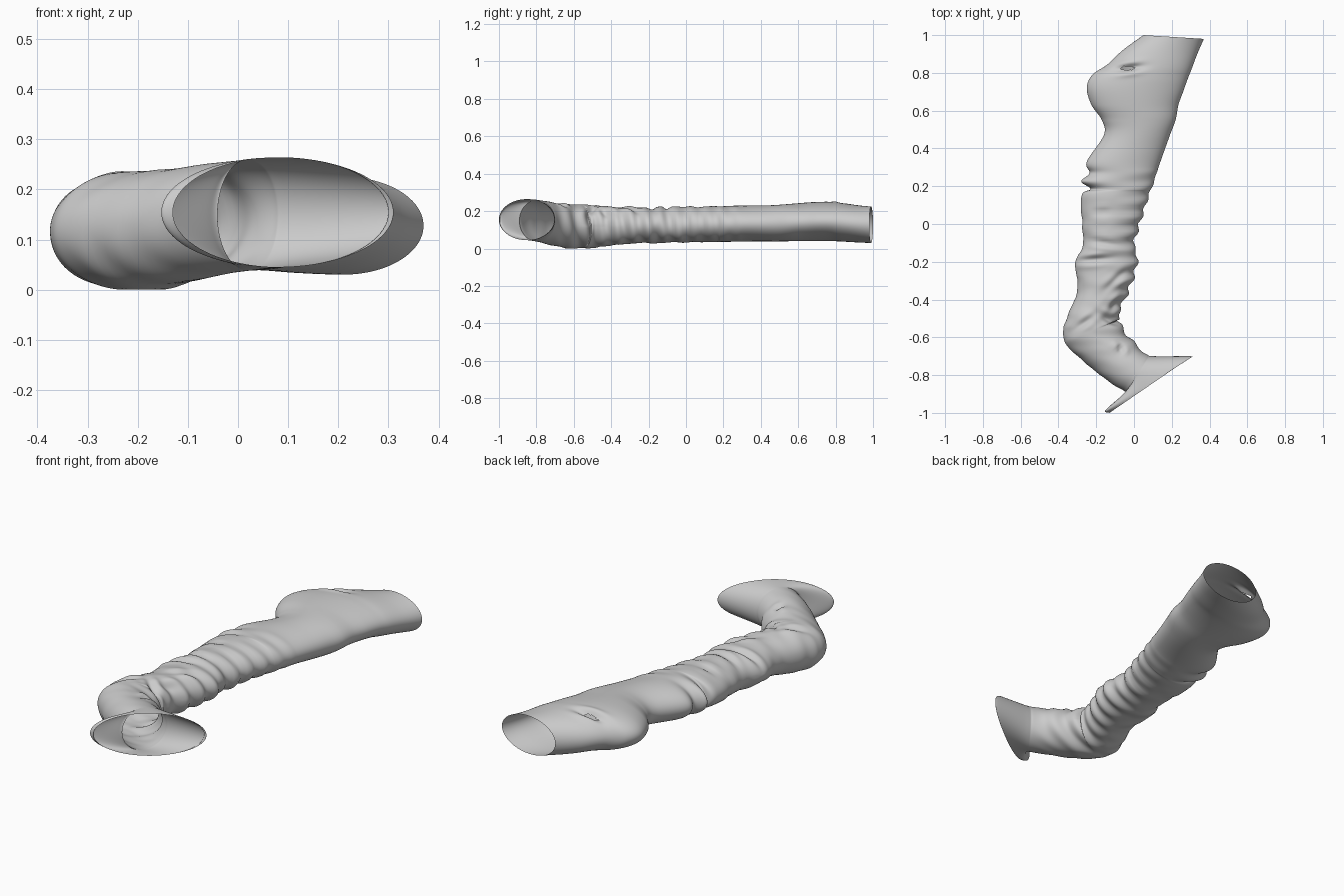
import bpy, bmesh, math
from mathutils import Vector, noise

if "Cube" in bpy.data.objects:
    bpy.data.objects.remove(bpy.data.objects["Cube"])

AROUND, PER = 96, 14

# Outline stations along the sleeve: left x,y and right x,y
S = [(.05, 1, .37, .98), (-.06, .92, .335, .9), (-.14, .845, .305, .82),
     (-.22, .79, .285, .77), (-.25, .72, .26, .7), (-.225, .63, .235, .63),
     (-.17, .55, .22, .55), (-.16, .47, .19, .47), (-.25, .33, .14, .33),
     (-.235, .27, .12, .27), (-.28, .225, .105, .225), (-.23, .185, .09, .185),
     (-.28, .14, .075, .14), (-.27, -.1, 0, -.1), (-.31, -.2, .02, -.18),
     (-.3, -.35, -.02, -.33), (-.365, -.52, -.08, -.46), (-.372, -.6, -.07, -.5),
     (-.33, -.67, -.085, -.525), (-.14, -.83, .02, -.65), (-.05, -.885, .07, -.692),
     (-.055, -.9, .11, -.7), (-.15, -.985, .295, -.7), (-.13, -1, .3, -.705)]

# Underside and top height by y
Z = [(1, .03, .225), (.75, .04, .25), (.4, .038, .23), (-.2, .03, .218),
     (-.6, 0, .234), (-.86, .045, .264)]

# Cloth folds on the upper side: x, y, angle, half length, depth
FOLDS = [(-.03, .825, 8, .07, .022), (-.17, .06, 0, .05, .012), (-.16, -.1, -8, .08, .014),
         (-.22, -.19, 5, .09, .016), (-.1, -.3, 40, .07, .012), (-.09, -.42, 50, .06, .014),
         (-.12, -.51, -30, .08, .016), (-.26, -.52, 35, .07, .01), (-.07, -.66, 60, .02, .02)]


def spline(a, b, c, d, t):
    return .5 * (2 * b + (c - a) * t + (2 * a - 5 * b + 4 * c - d) * t * t
                 + (3 * b - a - 3 * c + d) * t ** 3)


def heights(y):
    for (ya, a0, a1), (yb, b0, b1) in zip(Z, Z[1:]):
        if y >= yb or yb == Z[-1][0]:
            t = max(0, min(1, (ya - y) / (ya - yb)))
            t = t * t * (3 - 2 * t)
            return a0 + (b0 - a0) * t, a1 + (b1 - a1) * t


def sink(x, y, side):
    """Depth of all folds at a point on the upper cloth."""
    total = 0
    for fx, fy, ang, ln, depth in FOLDS:
        ca, sa = math.cos(math.radians(ang)), math.sin(math.radians(ang))
        u = ((x - fx) * ca + (y - fy) * sa) / ln
        v = (-(x - fx) * sa + (y - fy) * ca) / .017
        total += depth * math.exp(-u * u) * (math.exp(-v * v) - .35 * math.exp(-(abs(v) - 1.8) ** 2))
    return total * max(0, side) ** .5


def ring_params():
    n = len(S)
    for i in range(n - 1):
        q = [S[max(0, min(n - 1, i + k))] for k in (-1, 0, 1, 2)]
        for j in range(PER):
            yield [spline(*c, j / PER) for c in zip(*q)]
    yield S[-1]


# Sleeve: one lofted open tube with flared cuff
bm = bmesh.new()
rings = []
for lx, ly, rx, ry in ring_params():
    left, right = Vector((lx, ly, 0)), Vector((rx, ry, 0))
    mid, half = (left + right) / 2, (right - left) / 2
    z0, z1 = heights(mid.y)
    zc, zh = (z0 + z1) / 2, (z1 - z0) / 2
    # wrinkling is strongest on the lower arm and fades at the cuff
    wrinkle = max(0, min(1, (.3 - mid.y) / .3)) * max(0, min(1, (mid.y + .8) / .15))
    ring = []
    for k in range(AROUND):
        a = 2 * math.pi * k / AROUND
        c, s = math.cos(a), math.sin(a)
        p = mid + half * c + Vector((0, 0, zc + zh * s))
        d = sink(p.x, p.y, s)
        d += .006 * wrinkle * noise.noise(Vector((p.x * 7, p.y * 20, p.z * 7)))
        d += .01 * wrinkle * max(0, c) * math.sin(p.y * 75 + p.z * 12)
        n = half.normalized() * c / half.length + Vector((0, 0, s / zh))
        p -= n.normalized() * d
        p.z = max(0, p.z)
        ring.append(bm.verts.new(p))
    rings.append(ring)
for r0, r1 in zip(rings, rings[1:]):
    for k in range(AROUND):
        m = (k + 1) % AROUND
        bm.faces.new((r0[k], r0[m], r1[m], r1[k]))

# Small slit through the upper cloth
slit = []
for f in bm.faces:
    c = f.calc_center_median()
    if c.z > .13 and ((c.x + .035) / .035) ** 2 + ((c.y - .825) / .011) ** 2 < 1:
        slit.append(f)
bmesh.ops.delete(bm, geom=slit, context='FACES')
bmesh.ops.recalc_face_normals(bm, faces=bm.faces)

mesh = bpy.data.meshes.new("sleeve")
bm.to_mesh(mesh)
bm.free()
sleeve = bpy.data.objects.new("sleeve", mesh)
bpy.context.collection.objects.link(sleeve)
cloth = bpy.data.materials.new("grey cloth")
cloth.diffuse_color = (.6, .6, .6, 1)
cloth.use_nodes = True
cloth.node_tree.nodes["Principled BSDF"].inputs["Base Color"].default_value = cloth.diffuse_color
mesh.materials.append(cloth)
for f in mesh.polygons:
    f.use_smooth = True
